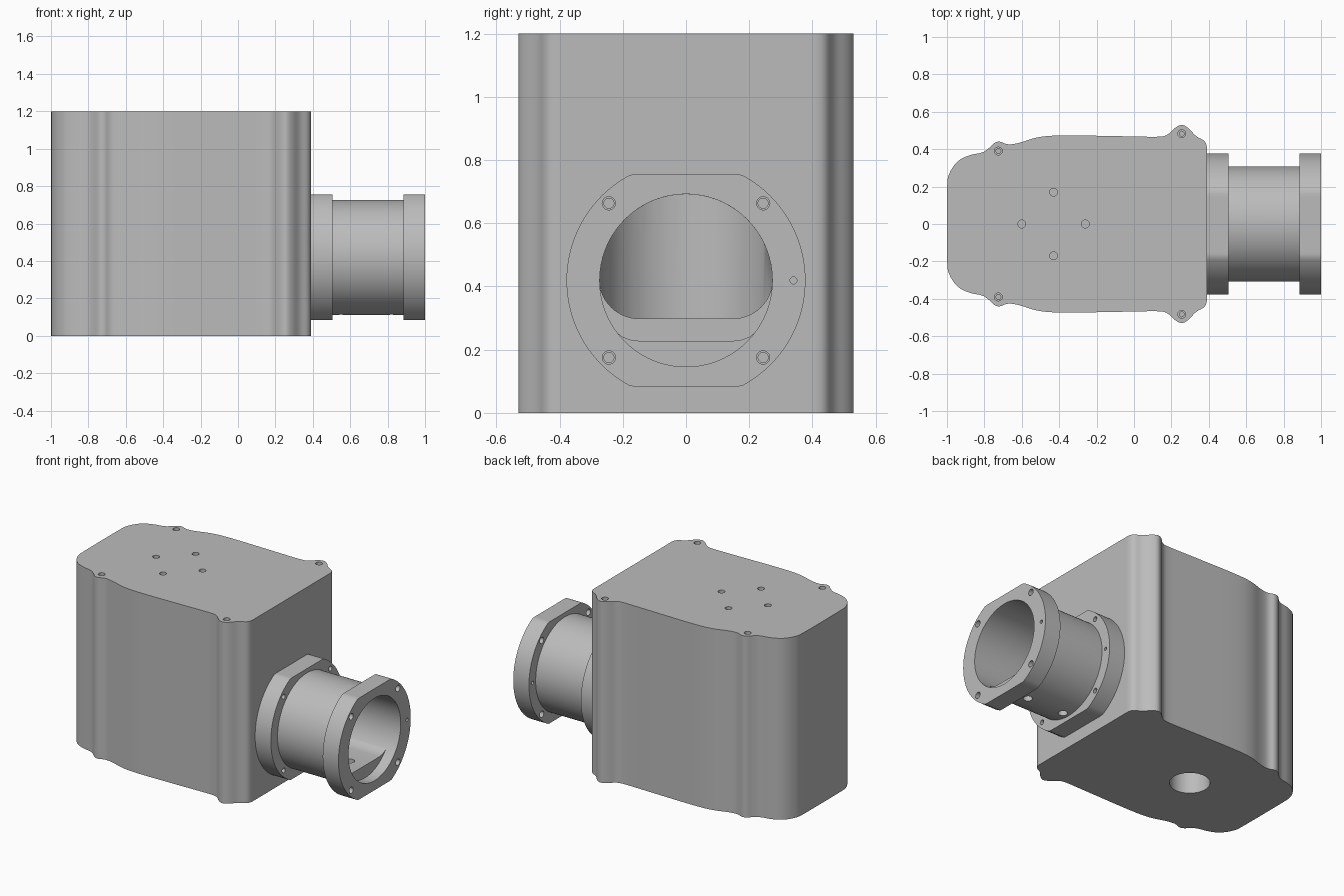
import bpy, bmesh, math
from mathutils import Vector

cube = bpy.data.objects.get("Cube")
if cube:
    bpy.data.objects.remove(cube, do_unlink=True)

grey = bpy.data.materials.new("machined_grey")
grey.use_nodes = True
GREY = (0.5, 0.5, 0.5, 1)
grey.diffuse_color = GREY
grey.node_tree.nodes["Principled BSDF"].inputs["Base Color"].default_value = GREY

AXIS_Z = 0.419      # height of the port axis
BORE = 0.273        # port bore radius
WALL_X = 0.39       # body face that carries the port


def circle(u, v, r, n=32):
    return [(u + r * math.cos(2 * math.pi * i / n), v + r * math.sin(2 * math.pi * i / n)) for i in range(n)]


def prism(name, axis, *solids):
    """Extrude outlines (points, low, high) along x or z into one object."""
    bm = bmesh.new()
    for pts, lo, hi in solids:
        place = (lambda u, v, w: (w, u, v)) if axis == "x" else (lambda u, v, w: (u, v, w))
        face = bm.faces.new([bm.verts.new(place(u, v, lo)) for u, v in pts])
        ext = bmesh.ops.extrude_face_region(bm, geom=[face])
        moved = [g for g in ext["geom"] if isinstance(g, bmesh.types.BMVert)]
        bmesh.ops.translate(bm, verts=moved, vec=Vector(place(0, 0, hi - lo)))
    bmesh.ops.recalc_face_normals(bm, faces=bm.faces)
    mesh = bpy.data.meshes.new(name)
    bm.to_mesh(mesh)
    bm.free()
    obj = bpy.data.objects.new(name, mesh)
    mesh.materials.append(grey)
    bpy.context.collection.objects.link(obj)
    return obj


def combine(obj, other, operation="DIFFERENCE"):
    """Apply a boolean and drop the helper."""
    mod = obj.modifiers.new("boolean", "BOOLEAN")
    mod.operation, mod.solver, mod.object = operation, "EXACT", other
    bpy.context.view_layer.update()
    bpy.context.view_layer.objects.active = obj
    bpy.ops.object.modifier_apply(modifier=mod.name)
    bpy.data.objects.remove(other, do_unlink=True)


def round_outline(pts, steps=2):
    """Corner cutting on a closed outline."""
    for _ in range(steps):
        new = []
        for i, p in enumerate(pts):
            a, b = Vector(p), Vector(pts[(i + 1) % len(pts)])
            new += [tuple(a.lerp(b, 0.25)), tuple(a.lerp(b, 0.75))]
        pts = new
    return pts


# Housing body: mirrored outline with screw bosses
half = [(-1, 0.2), (-0.995, 0.26), (-0.95, 0.335), (-0.88, 0.37), (-0.81, 0.38),
        (-0.775, 0.405), (-0.745, 0.437), (-0.715, 0.442), (-0.685, 0.427), (-0.655, 0.425),
        (-0.6, 0.437), (-0.53, 0.462), (-0.42, 0.476), (0, 0.468), (0.14, 0.465),
        (0.18, 0.475), (0.215, 0.512), (0.255, 0.535), (0.295, 0.512), (0.33, 0.468),
        (0.375, 0.448), (WALL_X, 0.42), (WALL_X, 0.38)]
outline = round_outline(half + [(x, -y) for x, y in reversed(half)])
body = prism("housing_body", "z", (outline, 0, 1.2))

# Inner chamber: flat-bottomed bore ending in a round back wall
profile = []
for i in range(64):
    a = 2 * math.pi * i / 64
    c, s = math.cos(a), math.sin(a)
    if s >= 0:
        profile.append((BORE * c, AXIS_Z + BORE * s))
    else:
        profile.append((math.copysign(0.146, c) + 0.127 * c, AXIS_Z + 0.121 * s))
chamber = prism("chamber_cutter", "x", (profile, -0.9, 0.6))
back = [(-0.43 + 0.274 * math.cos(a), 0.274 * math.sin(a))
        for a in [math.pi * (0.5 + i / 40) for i in range(41)]]
combine(chamber, prism("chamber_limit", "z", (back + [(0.5, -0.274), (0.5, 0.274)], 0.1, 0.9)), "INTERSECT")
combine(body, chamber)

# Round opening in the underside and tapped holes in the top
combine(body, prism("drain_cutter", "z", (circle(-0.43, 0, 0.12, 48), -0.1, 0.4)))
bosses = [(x, side * y) for x, y in ((-0.725, 0.39), (0.255, 0.483)) for side in (-1, 1)]
pattern = [(-0.6, 0), (-0.26, 0), (-0.43, 0.17), (-0.43, -0.17)]
combine(body, prism("top_holes", "z", *[(circle(x, y, 0.021, 20), 1.14, 1.3) for x, y in bosses + pattern]))
combine(body, prism("boss_holes", "z", *[(circle(x, y, 0.013, 16), 1.06, 1.16) for x, y in bosses]))

# Port tube with two flat-sided flanges
disc = [(y, AXIS_Z + max(-0.336, min(0.336, z))) for y, z in circle(0, 0, 0.378, 128)]
port = prism("port_tube", "x", (circle(0, AXIS_Z, 0.308, 96), 0.42, 0.95))
for lo, hi in ((WALL_X, 0.505), (0.885, 1)):
    combine(port, prism("flange", "x", (disc, lo, hi)), "UNION")
combine(port, prism("bore_cutter", "x", (circle(0, AXIS_Z, BORE, 96), 0.3, 1.1)))

# Flange bolt holes and locating pin hole
bolts = [(sy * 0.244, AXIS_Z + sz * 0.244) for sy in (-1, 1) for sz in (-1, 1)]
for radius, lo, hi in ((0.021, 0.8, 1.1), (0.016, 0.44, 0.6)):
    holes = [(circle(y, z, radius, 20), lo, hi) for y, z in bolts]
    holes.append((circle(0.34, AXIS_Z, 0.011, 16), lo, hi))
    combine(port, prism("bolt_cutter", "x", *holes))

# Raised floor inside the port
ledge = [(-0.22, -0.162), (-0.205, -0.176), (-0.18, -0.187), (-0.15, -0.191)]
arc = [(0.28 * math.cos(a), 0.28 * math.sin(a))
       for a in [math.radians(-37 - 106 * i / 24) for i in range(25)]]
floor_pts = ledge + [(-y, z) for y, z in reversed(ledge)] + arc
floor = prism("port_floor", "x", ([(y, AXIS_Z + z) for y, z in floor_pts], WALL_X, 0.93))

# Vertical holes through the floor and tube wall
for part in (port, floor):
    combine(part, prism("floor_holes", "z", *[(circle(x, 0, 0.028, 24), 0.02, 0.32) for x in (0.55, 0.82)]))

# Smooth the curved walls, keep machined edges crisp
bpy.ops.object.select_all(action="DESELECT")
for part in (body, port, floor):
    part.select_set(True)
bpy.context.view_layer.objects.active = body
bpy.ops.object.shade_smooth_by_angle(angle=math.radians(32))
